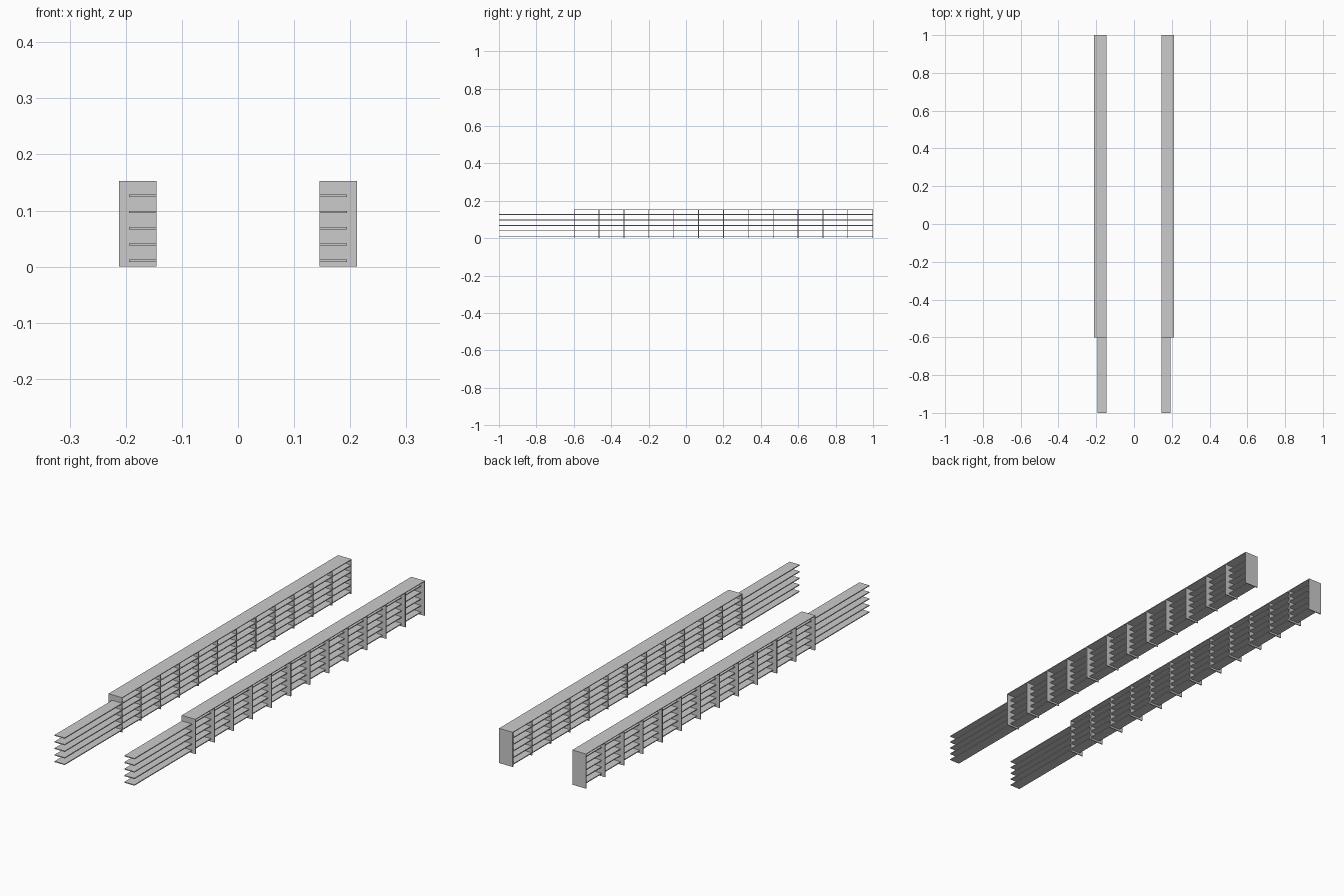
import bpy

if "Cube" in bpy.data.objects:
    bpy.data.objects.remove(bpy.data.objects["Cube"])

INNER, SLAT_OUT, PLATE_OUT = 0.1455, 0.1945, 0.2117
TOP = 0.153
T = 0.004


def box(name, lo, hi):
    """Axis-aligned box on the +x side, mirrored to the -x side."""
    bpy.ops.mesh.primitive_cube_add(size=1, location=[(a + b) / 2 for a, b in zip(lo, hi)])
    ob = bpy.context.object
    ob.name = name
    ob.scale = [b - a for a, b in zip(lo, hi)]
    bpy.ops.object.transform_apply(location=True, rotation=False, scale=True)
    # transform_apply moves the origin to the world centre, so this mirrors across x = 0
    ob.modifiers.new("mirror", 'MIRROR')
    return ob


# long horizontal slats
for i in range(5):
    z = 0.0105 + i * 0.029
    box(f"slat_{i + 1}", (INNER, -1, z - T / 2), (SLAT_OUT, 0.998, z + T / 2))

# upright divider plates
ribs = 13
step = (1.6 - T) / (ribs - 1)
for i in range(ribs):
    y = -0.6 + i * step
    box(f"divider_{i + 1}", (INNER, y, 0), (PLATE_OUT, y + T, TOP))

# cover panels between the dividers
for i in range(ribs - 1):
    y = -0.6 + i * step
    box(f"cover_{i + 1}", (INNER, y + T, TOP - 0.003), (PLATE_OUT, y + step, TOP))
